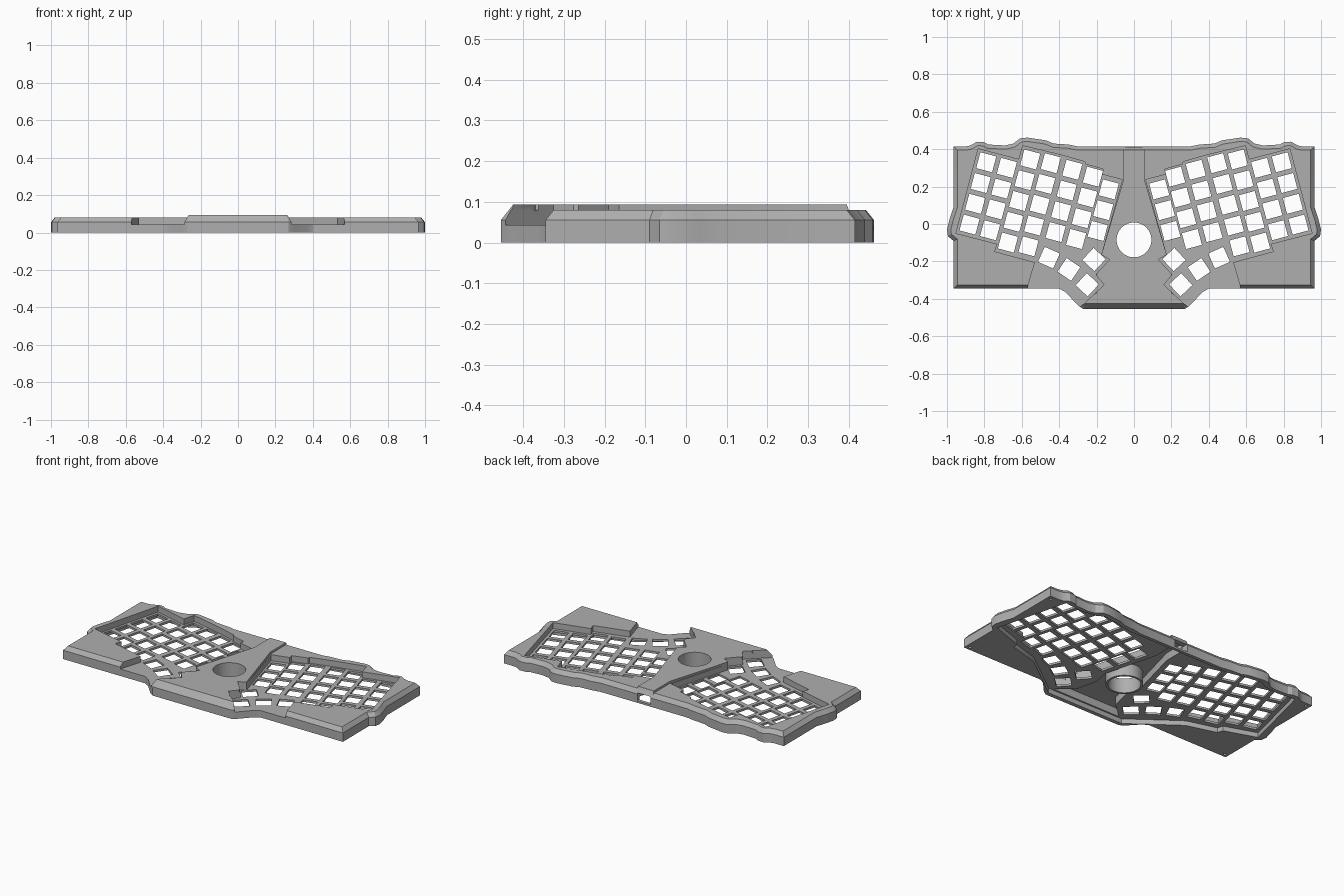
import bpy, bmesh
from math import radians, cos, sin, pi
from mathutils import Matrix, Vector

old = bpy.data.objects.get("Cube")
if old:
    bpy.data.objects.remove(old)

grey = bpy.data.materials.new("case grey")
grey.use_nodes = True
COLOUR = (0.43, 0.43, 0.43, 1)
grey.diffuse_color = COLOUR
grey.node_tree.nodes["Principled BSDF"].inputs["Base Color"].default_value = COLOUR


def signed_area(pts):
    return sum(a[0] * b[1] - b[0] * a[1] for a, b in zip(pts, pts[1:] + pts[:1])) / 2


def loft(bm, rings):
    """Closed solid through matching outlines, each given with its height."""
    step = 1 if signed_area(rings[0][0]) > 0 else -1
    loops = [[bm.verts.new((x, y, z)) for x, y in pts[::step]] for pts, z in rings]
    for low, high in zip(loops, loops[1:]):
        for i in range(len(low)):
            j = (i + 1) % len(low)
            bm.faces.new((low[i], low[j], high[j], high[i]))
    bm.faces.new(loops[0][::-1])
    bm.faces.new(loops[-1])


def inset(pts, d):
    """Move every edge of a clockwise outline inwards by d with mitred corners."""
    out = []
    for i, p in enumerate(pts):
        p, before, after = Vector(p), Vector(pts[i - 1]), Vector(pts[(i + 1) % len(pts)])
        a, b = (p - before).normalized(), (after - p).normalized()
        na, nb = Vector((a.y, -a.x)), Vector((b.y, -b.x))
        out.append(tuple(p + (na + nb) * d / (1 + na.dot(nb))))
    return out


def flip(pts):
    return [(-x, y) for x, y in pts]


def mirrored(half):
    """Complete a right-hand chain running from back to front."""
    return half + flip(half[::-1])


def disc(x, y, r, n=48):
    return [(x + r * cos(2 * pi * i / n), y + r * sin(2 * pi * i / n)) for i in range(n)]


def square(x, y, half, angle):
    rot = Matrix.Rotation(radians(angle), 2)
    return [tuple(Vector((x, y)) + rot @ Vector((a * half, b * half)))
            for a, b in ((-1, -1), (1, -1), (1, 1), (-1, 1))]


def solid(name, stacks):
    bm = bmesh.new()
    for rings in stacks:
        loft(bm, rings)
    bm.normal_update()
    mesh = bpy.data.meshes.new(name)
    bm.to_mesh(mesh)
    bm.free()
    mesh.materials.append(grey)
    ob = bpy.data.objects.new(name, mesh)
    bpy.context.collection.objects.link(ob)
    return ob


def prisms(name, outlines, z0, z1):
    return solid(name, [[(pts, z0), (pts, z1)] for pts in outlines])


def combine(target, tool, operation):
    tool.hide_render = True
    mod = target.modifiers.new(tool.name, "BOOLEAN")
    mod.operation, mod.object, mod.solver = operation, tool, "EXACT"
    bpy.context.view_layer.objects.active = target
    bpy.ops.object.modifier_apply(modifier=mod.name)
    bpy.data.objects.remove(tool)


FLOOR, CEILING = 0.043, 0.03
BALL_Y = -0.085

# Case body with a chamfered top rim
half = [(.30, .415), (.35, .425), (.43, .43), (.47, .447), (.57, .462), (.61, .458),
        (.645, .43), (.69, .42), (.78, .425), (.80, .437), (.84, .44), (.875, .42),
        (.90, .415), (.965, .415), (.965, .09), (.985, .03), (1, -.03), (.995, -.065),
        (.965, -.09), (.965, -.345), (.40, -.345), (.365, -.365), (.30, -.435), (.27, -.455)]
outline = mirrored(half)
case = solid("keyboard_case", [[(outline, 0), (outline, .055), (inset(outline, .02), .08)]])

# Raised centre spine, sloped at its front and back ends
spine = mirrored([(.055, .41), (.055, .24), (.2, -.25), (.2, -.37), (.3, -.435), (.27, -.455)])
crest = [(x * .96, y + .03) if y < -.4 else (x, min(y, .395)) for x, y in spine]
combine(case, solid("centre_spine", [[(spine, .054), (crest, .093)]]), "UNION")

# Key wells, open at the front by the thumb keys
well = [(.063, .237), (.17, .265), (.165, .293), (.26, .32), (.262, .332),
        (.375, .365), (.485, .392), (.595, .418), (.615, .345), (.72, .372), (.833, .402),
        (.952, -.05), (.73, -.107), (.745, -.147), (.53, -.205), (.57, -.34), (.57, -.6),
        (.31, -.6), (.31, -.465), (.16, -.325), (.205, -.27), (.13, -.19), (.175, -.165)]
combine(case, prisms("key_wells", [well, flip(well)], FLOOR, .2), "DIFFERENCE")

# Hollow underside and the deeper pocket under the spine
hollow = [(.36, .395), (.48, .42), (.58, .435), (.62, .41), (.72, .395), (.845, .41),
          (.962, -.055), (.76, -.125), (.75, -.16), (.56, -.215), (.41, -.325), (.27, -.43)]
combine(case, prisms("hollow_underside", [mirrored(hollow)], -.1, CEILING), "DIFFERENCE")
pocket = [(.04, .38), (.04, .24), (.13, -.1), (.11, -.2), (.14, -.33), (.24, -.42)]
combine(case, prisms("spine_pocket", [mirrored(pocket)], CEILING - .005, .078), "DIFFERENCE")

# Ball socket tube
combine(case, prisms("ball_socket", [disc(0, BALL_Y, .106)], .001, .09), "UNION")
combine(case, prisms("ball_bore", [disc(0, BALL_Y, .093)], -.1, .2), "DIFFERENCE")

# Switch cut-outs: staggered columns (x, y of the back key, key count) and a thumb fan
TILT, PITCH, HALF = 15, .115, .044
columns = [(.79, .33, 4), (.68, .30, 4), (.555, .345, 5), (.445, .325, 5),
           (.33, .29, 4), (.22, .253, 4), (.135, .185, 3)]
keys = [square(x + i * PITCH * sin(radians(TILT)), y - i * PITCH * cos(radians(TILT)), HALF, TILT)
        for x, y, count in columns for i in range(count)]
keys += [square(x, y, HALF, a) for x, y, a in
         ((.455, -.18, 24), (.348, -.243, 34), (.25, -.325, 43), (.214, -.19, 43))]
keys += [flip(k) for k in keys]
combine(case, prisms("switch_holes", keys, 0, FLOOR + .02), "DIFFERENCE")

# Cable port and corner screw holes
port = [(-.045, .37), (.045, .37), (.045, .5), (-.045, .5)]
combine(case, prisms("cable_port", [port], .012, .06), "DIFFERENCE")
screws = [disc(x, y, .009, 12) for x in (-.94, .94) for y in (-.32, .39)]
combine(case, prisms("screw_holes", screws, -.1, .04), "DIFFERENCE")

bpy.ops.object.select_all(action="DESELECT")
case.select_set(True)
bpy.context.view_layer.objects.active = case
bpy.ops.object.shade_smooth_by_angle(angle=radians(25))
